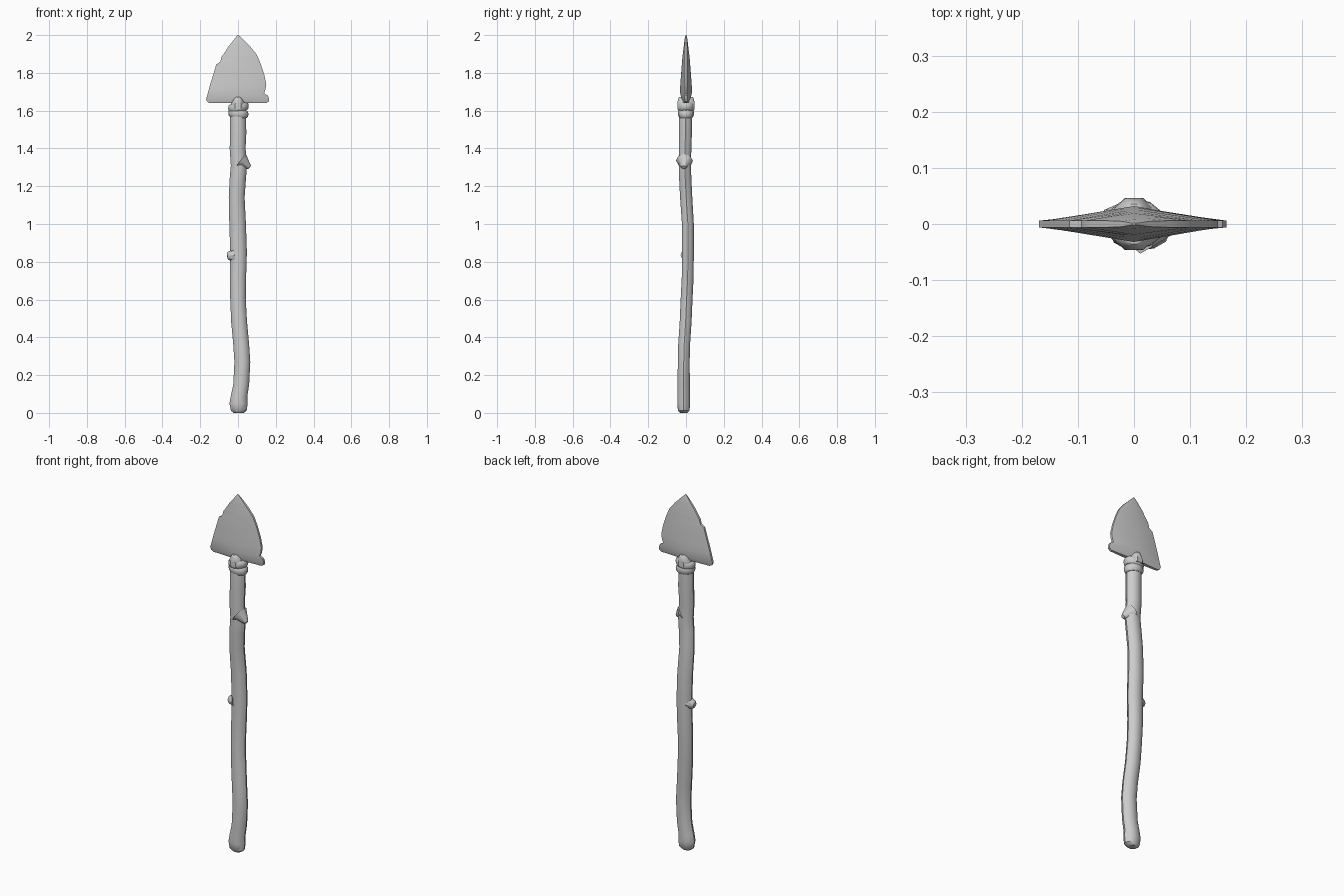
import bpy, bmesh, math
from mathutils import Vector


def loft(name, rings, angle=40):
    """Skin a list of equal-length vertex rings and cap both ends."""
    bm = bmesh.new()
    rows = [[bm.verts.new(p) for p in ring] for ring in rings]
    n = len(rows[0])
    for a, b in zip(rows, rows[1:]):
        for i in range(n):
            j = (i + 1) % n
            bm.faces.new((a[i], a[j], b[j], b[i]))
    bm.faces.new(rows[0][::-1])
    bm.faces.new(rows[-1])
    bmesh.ops.recalc_face_normals(bm, faces=bm.faces)
    mesh = bpy.data.meshes.new(name)
    bm.to_mesh(mesh)
    bm.free()
    ob = bpy.data.objects.new(name, mesh)
    bpy.context.collection.objects.link(ob)
    bpy.ops.object.select_all(action='DESELECT')
    ob.select_set(True)
    bpy.context.view_layer.objects.active = ob
    bpy.ops.object.shade_smooth_by_angle(angle=math.radians(angle))
    return ob


def ellipse(z, x, y, rx, ry, n=10, tilt=0.0):
    ring = []
    for i in range(n):
        a = 2 * math.pi * i / n
        ring.append((x + rx * math.cos(a), y + ry * math.sin(a), z + tilt * math.cos(a)))
    return ring


# crooked wooden shaft: z, centre x, centre y, radius x, radius y
shaft = [
    (0.0, 0.004, -0.012, 0.026, 0.02), (0.012, 0.004, -0.012, 0.042, 0.032),
    (0.05, 0.003, -0.012, 0.048, 0.036), (0.085, 0.005, -0.012, 0.044, 0.035),
    (0.15, 0.017, -0.012, 0.042, 0.034), (0.27, 0.023, -0.012, 0.042, 0.033),
    (0.36, 0.017, -0.010, 0.042, 0.033), (0.48, 0.006, -0.002, 0.042, 0.033),
    (0.60, 0.000, 0.003, 0.041, 0.033), (0.72, 0.000, 0.009, 0.043, 0.033),
    (0.85, 0.003, 0.010, 0.044, 0.033), (1.00, -0.002, 0.010, 0.044, 0.033),
    (1.14, -0.007, 0.001, 0.042, 0.034), (1.24, -0.001, -0.004, 0.043, 0.034),
    (1.31, 0.005, -0.006, 0.043, 0.034), (1.40, -0.002, -0.005, 0.042, 0.035),
    (1.48, 0.001, -0.003, 0.043, 0.036), (1.60, 0.000, -0.002, 0.042, 0.036),
    (1.635, 0.000, 0.000, 0.038, 0.034),
]
loft("shaft", [ellipse(*s) for s in shaft])


# broken twig stubs
def stub(name, base, tip, r0, r1):
    base, tip = Vector(base), Vector(tip)
    q = (tip - base).to_track_quat('Z', 'Y')
    rings = []
    for t, r in ((0, r0), (0.85, r1), (1, r1 * 0.7)):
        c = base.lerp(tip, t)
        rings.append([c + q @ Vector((r * math.cos(k * math.pi / 4),
                                      r * math.sin(k * math.pi / 4), 0)) for k in range(8)])
    loft(name, rings)


stub("left_twig_stub", (-0.02, 0.005, 0.835), (-0.057, 0.003, 0.83), 0.034, 0.022)
stub("right_twig_stub", (0.015, -0.008, 1.335), (0.062, -0.012, 1.30), 0.045, 0.016)

# chipped stone blade: z, left edge x, right edge x, half thickness at the ridge
edge = 0.006
blade = [
    (1.640, -0.150, 0.150, 0.012), (1.648, -0.164, 0.163, 0.017),
    (1.662, -0.169, 0.165, 0.023), (1.680, -0.163, 0.158, 0.028),
    (1.692, -0.160, 0.138, 0.031), (1.710, -0.155, 0.145, 0.032),
    (1.740, -0.147, 0.150, 0.030), (1.795, -0.130, 0.138, 0.026),
    (1.845, -0.115, 0.121, 0.022), (1.858, -0.094, 0.116, 0.021),
    (1.885, -0.087, 0.104, 0.019), (1.900, -0.076, 0.097, 0.017),
    (1.940, -0.050, 0.064, 0.012), (1.975, -0.022, 0.029, 0.008),
    (2.000, -0.003, 0.003, 0.002),
]
rings = []
for z, l, r, h in blade:
    e = min(edge, h * 0.6)
    rings.append([(l, -e, z), (0, -h, z), (r, -e, z), (r, e, z), (0, h, z), (l, e, z)])
loft("stone_blade", rings, 30)

# lashing: stacked, slightly tilted wraps
for k, (z, rx, ry, tilt) in enumerate(((1.585, 0.053, 0.042, -0.004),
                                       (1.618, 0.054, 0.045, 0.006))):
    prof = [(-0.021, 0.84), (-0.013, 0.97), (0.0, 1.0), (0.013, 0.97), (0.021, 0.82)]
    loft(f"lashing_{k + 1}", [ellipse(z + dz, 0.002, 0, rx * s, ry * s, 12, tilt)
                              for dz, s in prof])

# split shaft prongs gripping the blade front and back
for name, s in (("front_prong", -1), ("back_prong", 1)):
    rows = [(1.61, 0.042, 0.046, 0.0), (1.635, 0.038, 0.046, 0.008),
            (1.655, 0.026, 0.043, 0.018), (1.668, 0.017, 0.039, 0.024),
            (1.672, 0.010, 0.036, 0.027)]
    loft(name, [[(-w, s * i, z), (-w * 0.9, s * (i + (o - i) * 0.55), z), (-w * 0.4, s * o, z),
                 (w * 0.4, s * o, z), (w * 0.9, s * (i + (o - i) * 0.55), z), (w, s * i, z)]
                for z, w, o, i in rows])
